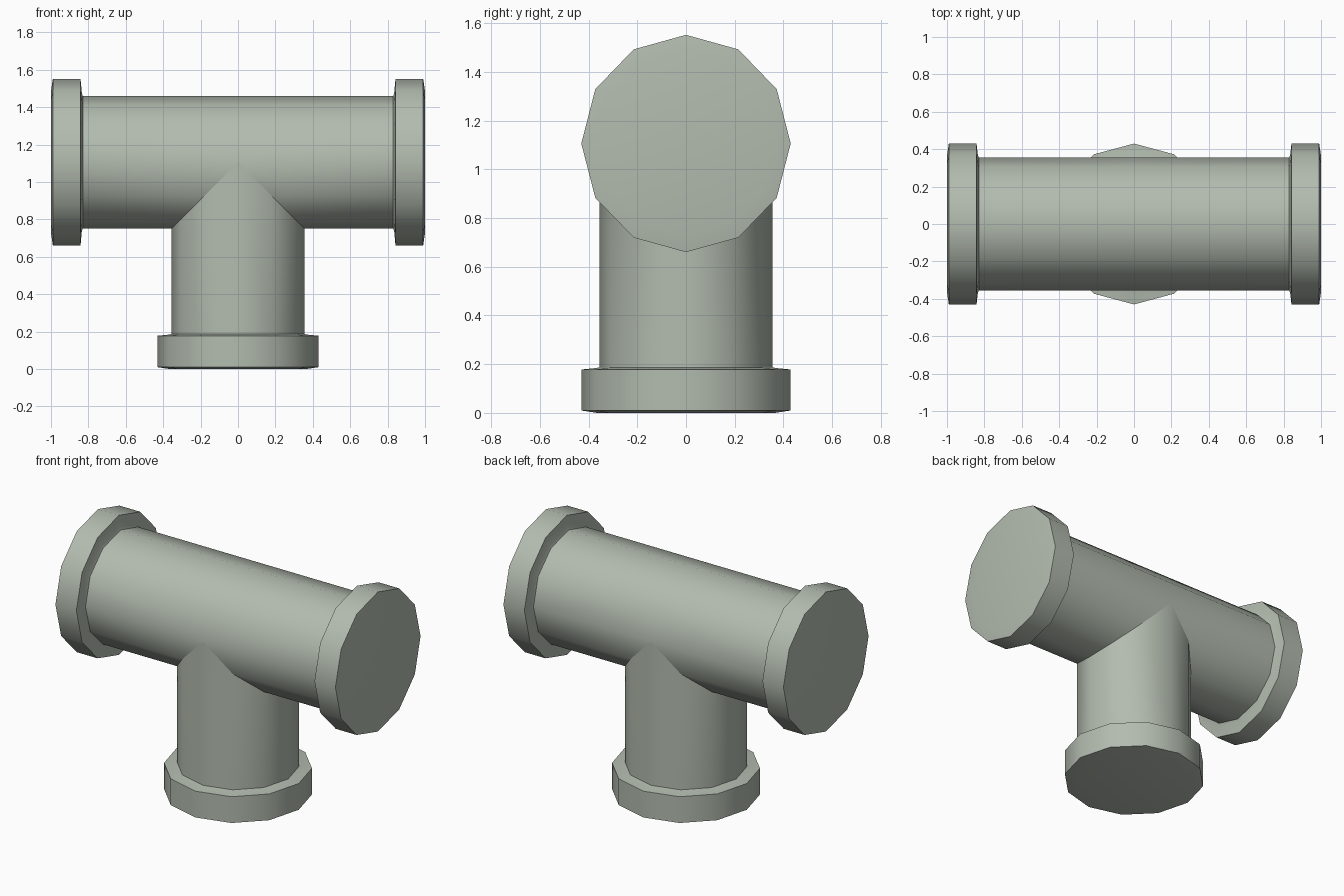
import bpy, bmesh
from math import sin, cos, pi, radians

if "Cube" in bpy.data.objects:
    bpy.data.objects.remove(bpy.data.objects["Cube"])

SIDES = 12
R = 0.355          # pipe radius
ZC = 1.106         # height of the horizontal run's axis
ANGLES = [2 * pi * i / SIDES for i in range(SIDES)]

bm = bmesh.new()


def loft(rings, cap=True):
    """Skin a list of point rings and close the last one."""
    loops = [[bm.verts.new(p) for p in ring] for ring in rings]
    for a, b in zip(loops, loops[1:]):
        for i in range(SIDES):
            j = (i + 1) % SIDES
            bm.faces.new((a[i], a[j], b[j], b[i]))
    if cap:
        bm.faces.new(loops[-1])


def run_ring(x, ry, rz):
    return [(x, ry * sin(a), ZC + rz * cos(a)) for a in ANGLES]


def branch_ring(z, r):
    return [(r * cos(a), r * sin(a), z) for a in ANGLES]


# Horizontal run: each half starts at the mitred joint and ends in a flange
for s in (-1, 1):
    joint = [(s * max(0, -R * cos(a)), R * sin(a), ZC + R * cos(a)) for a in ANGLES]
    loft([joint,
          run_ring(s * 0.83, R, R),
          run_ring(s * 0.835, 0.37, 0.37),
          run_ring(s * 0.842, 0.43, 0.446),
          run_ring(s * 0.99, 0.43, 0.446),
          run_ring(s * 1.0, 0.365, 0.378)])

# Vertical branch: mitred top, flanged foot
joint = [(R * cos(a), R * sin(a), ZC - abs(R * cos(a))) for a in ANGLES]
loft([joint,
      branch_ring(0.187, R),
      branch_ring(0.184, 0.37),
      branch_ring(0.178, 0.43),
      branch_ring(0.01, 0.43),
      branch_ring(0.0, 0.365)])

# Weld the three arms into one watertight fitting
bmesh.ops.remove_doubles(bm, verts=bm.verts, dist=0.0005)
bmesh.ops.recalc_face_normals(bm, faces=bm.faces)

mesh = bpy.data.meshes.new("tee_pipe")
bm.to_mesh(mesh)
bm.free()
obj = bpy.data.objects.new("tee_pipe", mesh)
bpy.context.collection.objects.link(obj)
bpy.context.view_layer.objects.active = obj
obj.select_set(True)
bpy.ops.object.shade_smooth_by_angle(angle=radians(35))

# Keep the whole mitre seam crisp
on_seam = [abs(v.co.x) < R + 0.01 and abs(abs(v.co.x) - (ZC - v.co.z)) < 0.001
           for v in mesh.vertices]
for e in mesh.edges:
    if all(on_seam[i] for i in e.vertices):
        e.use_edge_sharp = True

# Painted green-grey metal
mat = bpy.data.materials.new("green_grey_paint")
mat.diffuse_color = (0.45, 0.50, 0.43, 1)
mat.use_nodes = True
mat.node_tree.nodes["Principled BSDF"].inputs["Base Color"].default_value = mat.diffuse_color
mesh.materials.append(mat)
